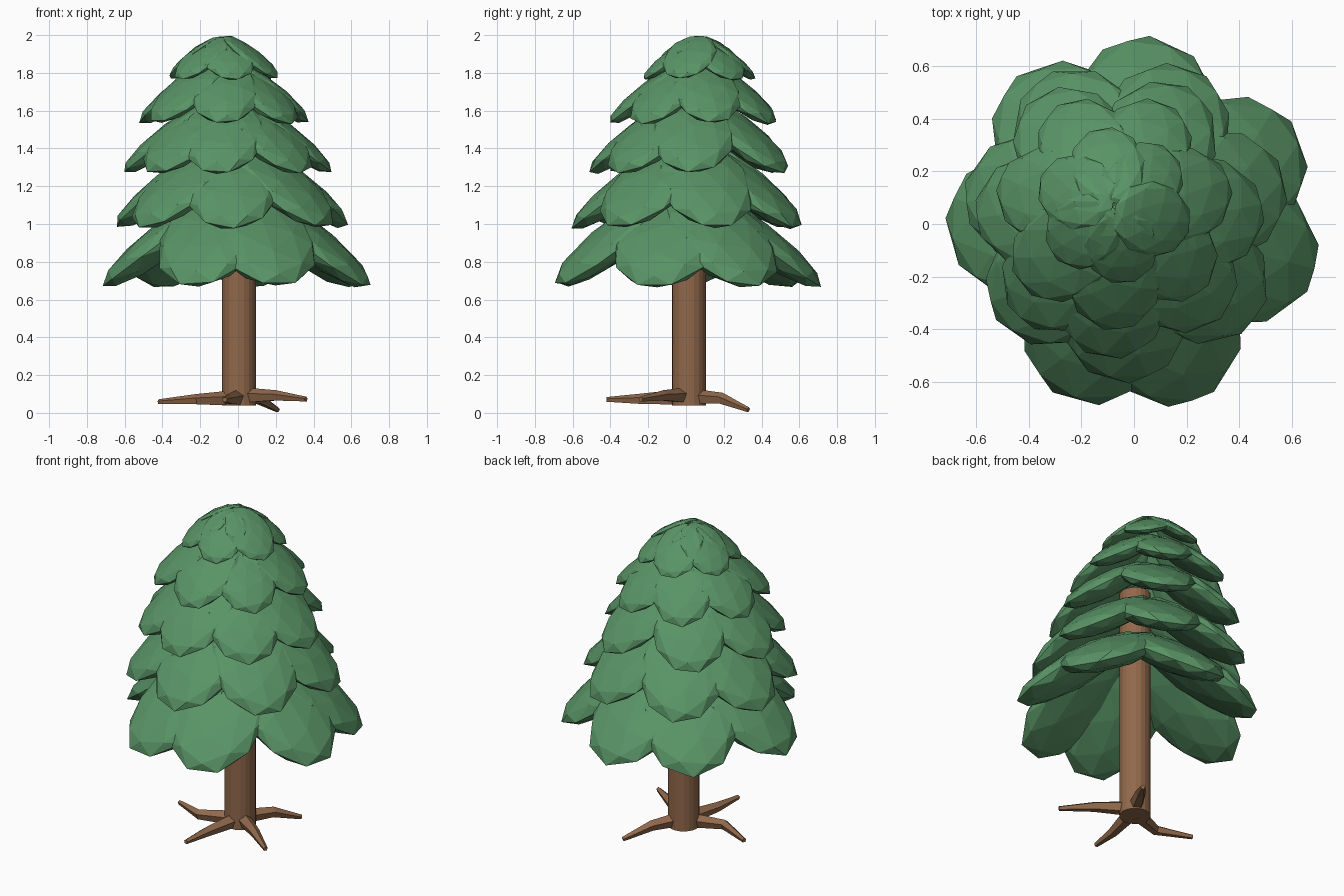
import bpy, bmesh, random
from math import radians, sin, cos, pi, sqrt
from mathutils import Matrix, Vector

if "Cube" in bpy.data.objects:
    bpy.data.objects.remove(bpy.data.objects["Cube"])

random.seed(4)


def material(name, rgb):
    m = bpy.data.materials.new(name)
    m.diffuse_color = (*rgb, 1)
    m.use_nodes = True
    m.node_tree.nodes["Principled BSDF"].inputs["Base Color"].default_value = m.diffuse_color
    return m


def finish(bm, name, mat):
    bmesh.ops.recalc_face_normals(bm, faces=bm.faces)
    me = bpy.data.meshes.new(name)
    bm.to_mesh(me)
    bm.free()
    me.materials.append(mat)
    ob = bpy.data.objects.new(name, me)
    bpy.context.collection.objects.link(ob)
    return ob


green = material("needles", (0.1, 0.295, 0.132))
brown = material("bark", (0.28, 0.14, 0.07))

# Trunk
bm = bmesh.new()
bmesh.ops.create_cone(bm, cap_ends=True, segments=20, radius1=0.09, radius2=0.09, depth=1.46,
                      matrix=Matrix.Translation((0.005, 0.015, 0.77)))
finish(bm, "trunk", brown)


# Roots: bent, tapering five-sided limbs
def root(name, points, radii):
    bm = bmesh.new()
    pts = [Vector(p) for p in points]
    rings = []
    for i, (p, r) in enumerate(zip(pts, radii)):
        d = (pts[min(i + 1, 2)] - pts[max(i - 1, 0)]).normalized()
        side = d.cross(Vector((0, 0, 1))).normalized()
        up = side.cross(d)
        rings.append([bm.verts.new(p + r * (side * cos(a) + up * sin(a)))
                      for a in [pi / 2 + k * 2 * pi / 5 for k in range(5)]])
    for a, b in zip(rings, rings[1:]):
        for k in range(5):
            bm.faces.new((a[k], a[(k + 1) % 5], b[(k + 1) % 5], b[k]))
    bm.faces.new(rings[0])
    bm.faces.new(rings[-1])
    finish(bm, name, brown)


root("left_root", [(-0.02, 0.0, 0.075), (-0.22, -0.07, 0.07), (-0.42, 0.02, 0.058)], (0.045, 0.03, 0.014))
root("front_root", [(0.0, -0.02, 0.08), (-0.05, -0.24, 0.072), (-0.07, -0.42, 0.07)], (0.045, 0.03, 0.014))
root("right_root", [(0.03, 0.0, 0.09), (0.20, -0.12, 0.09), (0.36, -0.24, 0.072)], (0.045, 0.03, 0.014))
root("back_root", [(0.01, 0.02, 0.085), (0.11, 0.19, 0.075), (0.21, 0.33, 0.016)], (0.045, 0.032, 0.014))

# Foliage tiers: drooping flattened icospheres around a slightly leaning axis
# (centre x, centre y, reach, tip height, leaf angles)
tiers = [
    (0.00, 0.00, 0.715, 0.665, [85, 29, -14, -72, -110, 180, 128]),
    (-0.03, 0.02, 0.625, 0.975, [-91, -38, 14, 66, 120, 168, 220]),
    (-0.055, 0.035, 0.55, 1.265, [-95, -45, 0, 62, 125, 178, 225]),
    (-0.075, 0.05, 0.455, 1.53, [-90 + k * 51.4 for k in range(7)]),
    (-0.075, 0.07, 0.30, 1.765, [100 + k * 60 for k in range(6)]),
]
pitch = radians(37)
for n, (cx, cy, reach, tip, angles) in enumerate(tiers, 1):
    bm = bmesh.new()
    length, width, thick = 0.585 * reach, 0.405 * reach, 0.13 * reach
    if n == 5:
        length, width = 0.61 * reach, 0.47 * reach
    out = sqrt((length * cos(pitch)) ** 2 + (thick * sin(pitch)) ** 2)
    drop = sqrt((length * sin(pitch)) ** 2 + (thick * cos(pitch)) ** 2)
    for a in angles:
        a = radians(a)
        r = reach - out
        m = (Matrix.Translation((cx + r * cos(a), cy + r * sin(a), tip + drop + random.uniform(-0.006, 0.006)))
             @ Matrix.Rotation(a, 4, 'Z') @ Matrix.Rotation(pitch, 4, 'Y')
             @ Matrix.Diagonal((length * 1.02, width * 1.02, thick, 1))
             @ Matrix.Rotation(random.uniform(0, pi), 4, 'Z'))
        bmesh.ops.create_icosphere(bm, subdivisions=2, radius=1, matrix=m)
    finish(bm, f"foliage_tier_{n}", green)
